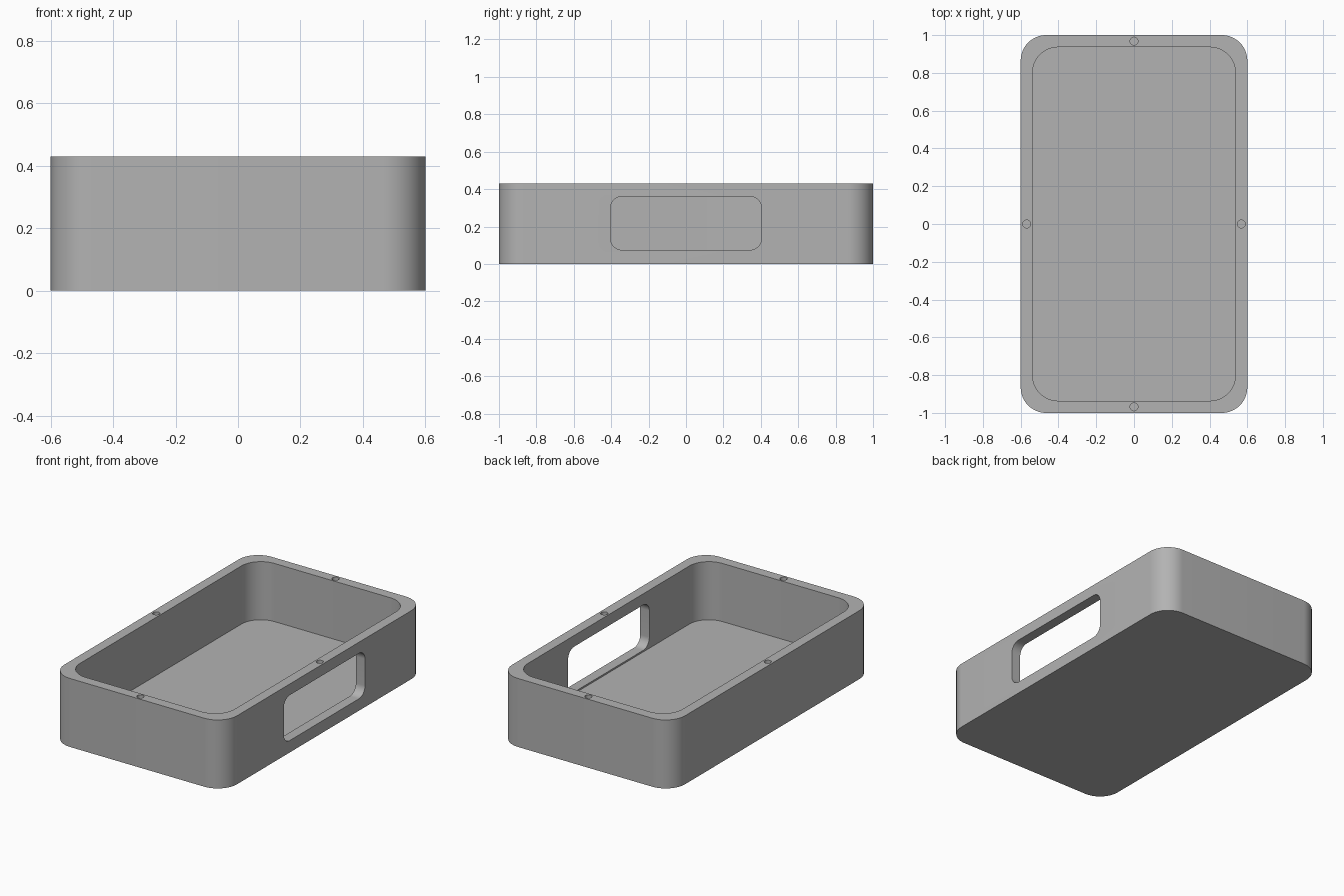
import bpy, bmesh, math
from mathutils import Matrix

if "Cube" in bpy.data.objects:
    bpy.data.objects.remove(bpy.data.objects["Cube"])

WALL_X, WALL_Y, HEIGHT, FLOOR = 0.6, 1.0, 0.43, 0.065

grey = bpy.data.materials.new("grey_plastic")
grey.diffuse_color = (0.45, 0.45, 0.45, 1)
grey.use_nodes = True
grey.node_tree.nodes["Principled BSDF"].inputs["Base Color"].default_value = grey.diffuse_color


def rounded_prism(name, hx, hy, radius, z0, z1, steps=16):
    """Upright prism with a rounded rectangle outline (a circle if radius = hx = hy)."""
    outline = []
    for i, (sx, sy) in enumerate([(1, 1), (-1, 1), (-1, -1), (1, -1)]):
        for k in range(steps + 1):
            a = math.pi / 2 * (i + k / steps)
            outline.append((sx * (hx - radius) + radius * math.cos(a),
                            sy * (hy - radius) + radius * math.sin(a)))
    bm = bmesh.new()
    base = bm.faces.new([bm.verts.new((x, y, z0)) for x, y in outline])
    top = bmesh.ops.extrude_face_region(bm, geom=[base])["geom"]
    bmesh.ops.translate(bm, vec=(0, 0, z1 - z0),
                        verts=[v for v in top if isinstance(v, bmesh.types.BMVert)])
    bmesh.ops.remove_doubles(bm, verts=bm.verts, dist=1e-5)
    bmesh.ops.recalc_face_normals(bm, faces=bm.faces)
    mesh = bpy.data.meshes.new(name)
    bm.to_mesh(mesh)
    bm.free()
    obj = bpy.data.objects.new(name, mesh)
    bpy.context.collection.objects.link(obj)
    mesh.materials.append(grey)
    return obj


# Solid tray body
tray = rounded_prism("tray", WALL_X, WALL_Y, 0.135, 0, HEIGHT)

# Inner cavity
cutters = [rounded_prism("cavity_cutter", 0.537, 0.936, 0.135, FLOOR, HEIGHT + 0.1)]

# Rounded window through the right wall only
window = rounded_prism("window_cutter", 0.1425, 0.403, 0.06, -0.1, 0.1)
window.data.transform(Matrix.Translation((WALL_X, 0, 0.2175))
                      @ Matrix.Rotation(math.pi / 2, 4, 'Y'))
cutters.append(window)

# Shallow screw holes in the middle of each rim side
for x, y in [(0.568, 0), (-0.568, 0), (0, 0.968), (0, -0.968)]:
    hole = rounded_prism("screw_hole_cutter", 0.021, 0.021, 0.021,
                         HEIGHT - 0.05, HEIGHT + 0.05, steps=6)
    hole.data.transform(Matrix.Translation((x, y, 0)))
    cutters.append(hole)

# Cut everything out, then discard the cutters
bpy.context.view_layer.objects.active = tray
for cutter in cutters:
    cutter.hide_render = True
    mod = tray.modifiers.new("cut", 'BOOLEAN')
    mod.operation = 'DIFFERENCE'
    mod.solver = 'EXACT'
    mod.object = cutter
    bpy.ops.object.modifier_apply(modifier=mod.name)
    bpy.data.objects.remove(cutter, do_unlink=True)

# Smooth corners, crisp edges
tray.select_set(True)
bpy.ops.object.shade_smooth_by_angle(angle=math.radians(30))
